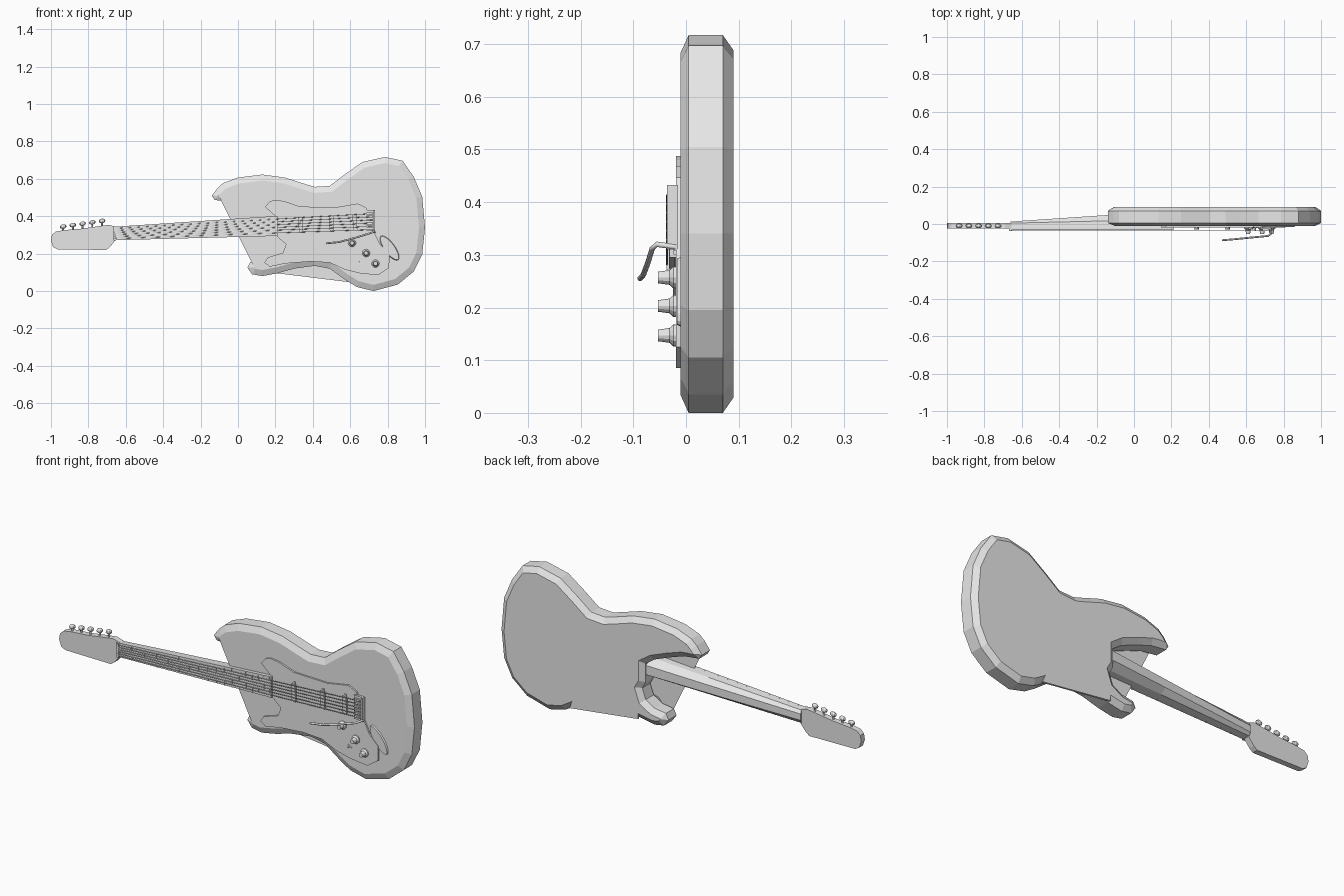
import bpy, bmesh, math
from mathutils import Vector, Matrix

cube = bpy.data.objects.get("Cube")
if cube:
    bpy.data.objects.remove(cube)

grey = bpy.data.materials.new("plain_grey")
grey.use_nodes = True
grey.diffuse_color = (0.8, 0.8, 0.8, 1)
grey.node_tree.nodes["Principled BSDF"].inputs["Base Color"].default_value = grey.diffuse_color


def finish(name, bm):
    """Turn a bmesh into a named, flat shaded object."""
    bmesh.ops.recalc_face_normals(bm, faces=bm.faces)
    mesh = bpy.data.meshes.new(name)
    bm.to_mesh(mesh)
    bm.free()
    mesh.materials.append(grey)
    obj = bpy.data.objects.new(name, mesh)
    bpy.context.collection.objects.link(obj)
    return obj


def loft(name, rings):
    """Skin closed rings of equal length and cap both ends."""
    bm = bmesh.new()
    loops = [[bm.verts.new(p) for p in ring] for ring in rings]
    for a, b in zip(loops, loops[1:]):
        for i in range(len(a)):
            j = (i + 1) % len(a)
            bm.faces.new((a[i], a[j], b[j], b[i]))
    bm.faces.new(loops[0])
    bm.faces.new(loops[-1])
    return finish(name, bm)


def inset(points, amount):
    """Move a clockwise outline inward by a mitred amount."""
    result = []
    for i, point in enumerate(points):
        p = Vector(point)
        before = (p - Vector(points[i - 1])).normalized()
        after = (Vector(points[(i + 1) % len(points)]) - p).normalized()
        n1, n2 = Vector((before.y, -before.x)), Vector((after.y, -after.x))
        miter = (n1 + n2).normalized()
        result.append(p + miter * amount / max(miter.dot(n1), 0.75))
    return result


def slab(name, outline, layers):
    """Stack an x-z outline along y; each layer is (y, inset)."""
    return loft(name, [[(x, y, z) for x, z in inset(outline, d)] for y, d in layers])


def box(name, centre, size, tilt=0.0):
    bm = bmesh.new()
    matrix = (Matrix.Translation(centre) @ Matrix.Rotation(tilt, 4, "Y")
              @ Matrix.Diagonal((*size, 1)))
    bmesh.ops.create_cube(bm, size=1, matrix=matrix)
    return finish(name, bm)


def turned(name, x, z, profile, sides=12):
    """Lathe (radius, y) pairs around an axis facing the front."""
    turn = [math.tau * i / sides for i in range(sides)]
    return loft(name, [[(x + r * math.cos(a), y, z + r * math.sin(a)) for a in turn]
                       for r, y in profile])


def rod(name, points, radius, sides=1):
    """Round rod along a path."""
    curve = bpy.data.curves.new(name, "CURVE")
    curve.dimensions = "3D"
    curve.bevel_depth = radius
    curve.bevel_resolution = sides
    curve.use_fill_caps = True
    spline = curve.splines.new("POLY")
    spline.points.add(len(points) - 1)
    for target, p in zip(spline.points, points):
        target.co = (*p, 1)
    curve.materials.append(grey)
    obj = bpy.data.objects.new(name, curve)
    bpy.context.collection.objects.link(obj)
    return obj


# Body with chamfered front and back rims
body = [(-.14, .51), (-.11, .55), (-.08, .577), (0, .607), (.13, .623), (.25, .607),
        (.36, .572), (.41, .557), (.49, .562), (.57, .623), (.665, .69), (.785, .717),
        (.88, .697), (.94, .61), (.985, .505), (1, .34), (.985, .195), (.94, .105),
        (.855, .035), (.725, 0), (.635, .022), (.58, .055), (.49, .12), (.41, .135),
        (.3, .12), (.21, .095), (.13, .08), (.075, .09), (.05, .125), (.065, .155),
        (.13, .165), (.18, .195), (.2, .25), (.18, .285), (.18, .38), (.13, .415),
        (.04, .45), (-.04, .477), (-.125, .487)]
slab("body", body, [(-.01, .032), (.005, 0), (.07, 0), (.09, .028)])

# Flat back panel bridging the lower waist
slab("back_waist_panel", [(.21, .18), (.55, .18), (.6, .047), (.21, .095)],
     [(.08, 0), (.09, 0)])

# Pickguard
guard = [(.145, .45), (.17, .48), (.2, .488), (.25, .48), (.33, .452), (.52, .447),
         (.64, .468), (.685, .447), (.705, .4), (.73, .31), (.76, .25), (.81, .2),
         (.808, .125), (.75, .085), (.65, .095), (.57, .115), (.49, .152), (.385, .158),
         (.25, .147), (.17, .13), (.14, .152), (.16, .18), (.24, .205), (.257, .25),
         (.21, .29), (.2, .4)]
slab("pickguard", guard, [(-.019, 0), (-.008, 0)])

# Oval jack plate
slope = Matrix.Rotation(math.radians(-54), 2)
oval = [slope @ Vector((.08 * math.cos(a), -.03 * math.sin(a)))
        for a in (math.tau * i / 20 for i in range(20))]
slab("jack_plate", [(p.x + .81, p.y + .23) for p in oval], [(-.017, .004), (-.008, 0)])

# Neck line shared by the neck, frets and strings
NUT, HEEL, BRIDGE = -.66, .21, .715


def neck_z(x):
    return .308 + (x - NUT) * .046


def neck_half(x):
    return .036 + (x - NUT) * .02


TILT = -math.atan(.046)

# Faceted neck deepening toward the body
rings = []
for x, back in ((NUT, .013), (-.14, .048), (HEEL, .07)):
    w, c = neck_half(x), neck_z(x)
    section = [(-1, -.022), (-.92, back * .35), (-.45, back),
               (.45, back), (.92, back * .35), (1, -.022)]
    rings.append([(x, y, c + s * w) for s, y in section])
loft("neck", rings)

# Fretboard
board = [(x, neck_z(x) + s * neck_half(x))
         for x, s in ((NUT, 1), (HEEL, 1), (HEEL, -1), (NUT, -1))]
slab("fretboard", board, [(-.031, 0), (-.021, 0)])
box("nut", (NUT, -.028, neck_z(NUT)), (.012, .018, .074), TILT)

# Frets
scale_length = BRIDGE - NUT
for i in range(1, 20):
    x = BRIDGE - scale_length / 2 ** (i / 12)
    if x < HEEL:
        box("fret", (x, -.031, neck_z(x)), (.004, .003, 2 * neck_half(x)), TILT)

# Headstock
head = [(-1, .27), (-.995, .3), (-.975, .318), (-.93, .326), (-.84, .333), (-.73, .349),
        (-.69, .354), (-.655, .343), (-.655, .272), (-.685, .235), (-.705, .22),
        (-.8, .221), (-.965, .223), (-.988, .235)]
slab("headstock", head, [(-.025, 0), (.005, 0)])

# Tuning pegs along the upper edge
for i in range(5):
    x, z = -.935 + .052 * i, .345 + .0075 * i
    rod("peg_stem", [(x, -.01, z - .03), (x, -.01, z)], .005)
    bm = bmesh.new()
    bmesh.ops.create_uvsphere(bm, u_segments=8, v_segments=6, radius=1,
                              matrix=Matrix.Translation((x, -.01, z))
                              @ Matrix.Rotation(-.2, 4, "Y")
                              @ Matrix.Diagonal((.018, .012, .012, 1)))
    finish("peg_button", bm)

# Strings fanning out from nut to bridge
for i in range(6):
    s = (i - 2.5) / 2.5
    rod("string", [(NUT, -.036, neck_z(NUT) + s * .027),
                   (BRIDGE, -.036, neck_z(BRIDGE) + s * .043)], .0018)

# Pickups with mounting tabs
for x in (.335, .5, .625):
    z = neck_z(x)
    box("pickup", (x, -.022, z), (.022, .014, .085), TILT)
    for side in (-1, 1):
        box("pickup_tab", (x, -.02, z + side * .045), (.012, .008, .016), TILT)

# Bridge plate, rear lip and saddles
z = neck_z(BRIDGE)
box("bridge_plate", (.705, -.021, z), (.055, .012, .122))
box("bridge_lip", (.728, -.026, z), (.008, .02, .122))
for i in range(6):
    box("saddle", (.705, -.03, z + (i - 2.5) * .0175), (.036, .012, .011))

# Tremolo arm
rod("tremolo_arm", [(.73, -.02, .315), (.73, -.055, .32), (.715, -.064, .312),
                    (.62, -.073, .283), (.54, -.081, .262), (.47, -.087, .255)], .0052, 2)

# Control knobs with flared skirts
for x, z in ((.61, .257), (.685, .203), (.735, .147)):
    turned("knob", x, z, [(.011, -.053), (.014, -.031), (.021, -.024), (.021, -.017)])

# Pickup selector switch
box("switch_slot", (.648, -.02, .157), (.026, .005, .008), math.radians(35))
box("switch_lever", (.648, -.026, .157), (.006, .016, .006), math.radians(35))
